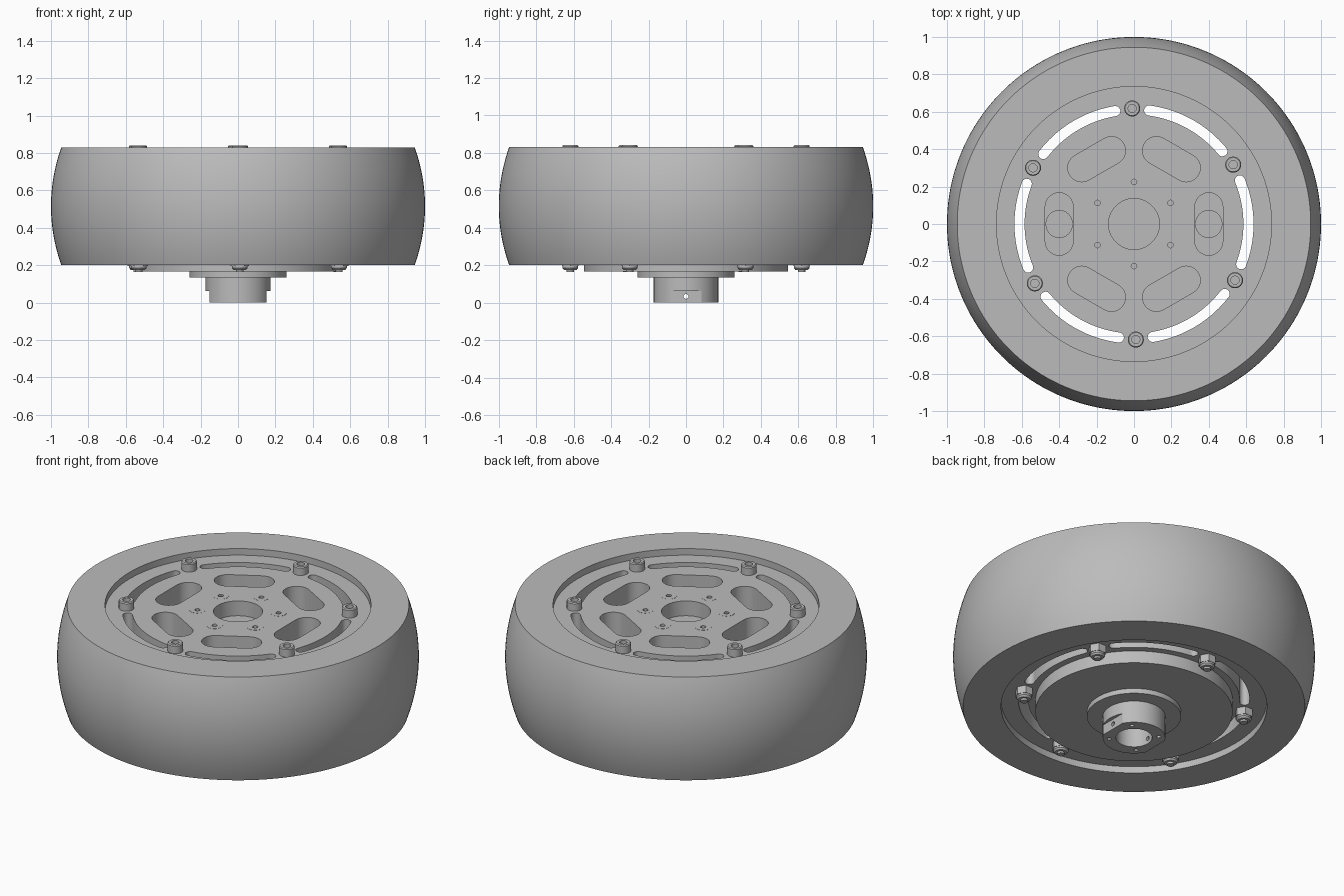
import bpy, bmesh
from math import pi, sin, cos, radians
from mathutils import Matrix

if "Cube" in bpy.data.objects:
    bpy.data.objects.remove(bpy.data.objects["Cube"])

grey = bpy.data.materials.new("mid_grey")
grey.use_nodes = True
grey.diffuse_color = (0.5, 0.5, 0.5, 1)
grey.node_tree.nodes["Principled BSDF"].inputs["Base Color"].default_value = (0.5, 0.5, 0.5, 1)


def finish(bm, name):
    bmesh.ops.recalc_face_normals(bm, faces=bm.faces)
    mesh = bpy.data.meshes.new(name)
    bm.to_mesh(mesh)
    bm.free()
    mesh.materials.append(grey)
    obj = bpy.data.objects.new(name, mesh)
    bpy.context.collection.objects.link(obj)
    return obj


def smooth(obj):
    bpy.ops.object.select_all(action='DESELECT')
    obj.select_set(True)
    bpy.context.view_layer.objects.active = obj
    bpy.ops.object.shade_smooth_by_angle(angle=radians(30))


def lathe(bm, profile, sides=96, at=(0, 0), spin=0, closed=False):
    """Revolve (radius, z) points; a closed profile makes a ring, an open one is capped."""
    rings = []
    for r, z in profile:
        rings.append([bm.verts.new((at[0] + r * cos(spin + 2 * pi * i / sides),
                                    at[1] + r * sin(spin + 2 * pi * i / sides), z))
                      for i in range(sides)])
    pairs = list(zip(rings, rings[1:]))
    if closed:
        pairs.append((rings[-1], rings[0]))
    else:
        bm.faces.new(rings[0])
        bm.faces.new(rings[-1])
    for a, b in pairs:
        for i in range(sides):
            j = (i + 1) % sides
            bm.faces.new((a[i], a[j], b[j], b[i]))


def prism(bm, outline, low, high):
    """Extrude a flat outline between two heights."""
    base = [bm.verts.new((x, y, low)) for x, y in outline]
    top = [bm.verts.new((x, y, high)) for x, y in outline]
    bm.faces.new(base)
    bm.faces.new(top)
    for i in range(len(base)):
        j = (i + 1) % len(base)
        bm.faces.new((base[i], base[j], top[j], top[i]))


def polar(r, a):
    return r * cos(a), r * sin(a)


def cut(obj, bm):
    """Subtract the cutter mesh from the object."""
    cutter = finish(bm, "cutter")
    cutter.hide_render = True
    mod = obj.modifiers.new("cut", 'BOOLEAN')
    mod.operation = 'DIFFERENCE'
    mod.solver = 'EXACT'
    mod.object = cutter
    bpy.context.view_layer.objects.active = obj
    bpy.ops.object.modifier_apply(modifier=mod.name)
    bpy.data.objects.remove(cutter)


def stadium(angle, centre=0.4, half=0.092, r=0.075, n=12):
    """Rounded pocket lying across the radius at the given angle."""
    pts = []
    for side in (1, -1):
        for i in range(n + 1):
            a = pi * i / n + (0 if side > 0 else pi)
            x, y = centre + r * cos(a), side * half + r * sin(a)
            pts.append((x * cos(angle) - y * sin(angle), x * sin(angle) + y * cos(angle)))
    return pts


def arc_slot(angle, r=0.612, width=0.027, half=radians(21.5), n=24):
    """Curved slot with round ends, concentric with the wheel."""
    pts = [polar(r + width, angle - half + 2 * half * i / n) for i in range(n + 1)]
    for end, inner in ((1, False), (-1, True)):
        a0 = angle + end * half
        cx, cy = polar(r, a0)
        for i in range(1, 8):
            t = a0 + (pi if inner else 0) + pi * i / 8
            pts.append((cx + width * cos(t), cy + width * sin(t)))
        if not inner:
            pts += [polar(r - width, angle + half - 2 * half * i / n) for i in range(n + 1)]
    return pts


TURN = radians(0.9)
SIXTHS = [i * pi / 3 for i in range(6)]
HUB_LOW, HUB_TOP = 0.24, 0.79

# Tyre with a bulging tread
bm = bmesh.new()
tread = [(0.945 + 0.055 * (1 - (t / 12) ** 2), 0.515 + 0.315 * t / 12) for t in range(-12, 13)]
lathe(bm, tread + [(0.735, 0.83), (0.735, 0.2)], sides=160, closed=True)
smooth(finish(bm, "tyre"))

# Wheel body: thick disc with stepped underside
bm = bmesh.new()
lathe(bm, [(0.26, 0.135), (0.26, 0.165), (0.545, 0.165), (0.545, HUB_LOW),
           (0.736, HUB_LOW), (0.736, HUB_TOP)], sides=128)
body = finish(bm, "wheel_body")

# Pockets, through slots, centre bore and screw sockets
bm = bmesh.new()
for a in SIXTHS:
    prism(bm, stadium(a), HUB_TOP - 0.14, HUB_TOP + 0.1)
    prism(bm, arc_slot(a + TURN), HUB_LOW - 0.05, HUB_TOP + 0.1)
    lathe(bm, [(0.015, HUB_TOP - 0.04), (0.015, HUB_TOP + 0.1)], 12,
          polar(0.225, a + pi / 6))
lathe(bm, [(0.136, HUB_TOP - 0.09), (0.136, HUB_TOP + 0.1)], 64)
lathe(bm, [(0.1, 0.1), (0.1, 0.3)], 48)
cut(body, bm)
smooth(body)

# Raised bridges on the floors of the two side pockets
for name, a in (("left_pocket_bridge", 0), ("right_pocket_bridge", pi)):
    bm = bmesh.new()
    prism(bm, stadium(a, half=0.002, r=0.073), HUB_TOP - 0.145, HUB_TOP - 0.1)
    smooth(finish(bm, name))

# Shaft collar below the body, with two side flats and set screw holes
bm = bmesh.new()
lathe(bm, [(0.173, 0), (0.173, 0.137)], 64)
collar = finish(bm, "shaft_collar")
bm = bmesh.new()
lathe(bm, [(0.1, -0.1), (0.1, 0.2)], 48)
for s in (1, -1):
    prism(bm, [(s * 0.152, -0.3), (s * 0.3, -0.3), (s * 0.3, 0.3), (s * 0.152, 0.3)], -0.1, 0.062)
cut(collar, bm)
bm = bmesh.new()
for s in (1, -1):
    bmesh.ops.create_cone(bm, cap_ends=True, segments=16, radius1=0.013, radius2=0.013, depth=0.12,
                          matrix=Matrix.Translation((s * 0.13, 0, 0.033)) @ Matrix.Rotation(pi / 2, 4, 'Y'))
for i in range(4):
    lathe(bm, [(0.012, -0.05), (0.012, 0.05)], 12, polar(0.137, pi / 4 + i * pi / 2))
cut(collar, bm)
smooth(collar)

# Six through bolts with socket heads, nuts and protruding tips
for i, a in enumerate(SIXTHS):
    spot = polar(0.618, a + pi / 6 + TURN)
    bm = bmesh.new()
    lathe(bm, [(0.043, HUB_TOP - 0.002), (0.043, 0.835), (0.038, 0.841), (0.022, 0.841),
               (0.022, 0.815), (0.001, 0.815)], 24, spot)
    smooth(finish(bm, f"bolt_head_{i + 1}"))
    bm = bmesh.new()
    lathe(bm, [(0.05, HUB_LOW + 0.002), (0.05, 0.195)], 6, spot, a)
    lathe(bm, [(0.042, 0.2), (0.042, 0.185), (0.034, 0.175)], 24, spot)
    lathe(bm, [(0.02, 0.2), (0.02, 0.163)], 16, spot)
    smooth(finish(bm, f"lock_nut_{i + 1}"))

# Flush screw heads around the centre bore
for i, a in enumerate(SIXTHS):
    bm = bmesh.new()
    lathe(bm, [(0.045, HUB_TOP - 0.002), (0.045, HUB_TOP + 0.001), (0.015, HUB_TOP + 0.001),
               (0.015, HUB_TOP - 0.002)], 24, polar(0.225, a + pi / 6), closed=True)
    smooth(finish(bm, f"flush_screw_{i + 1}"))
